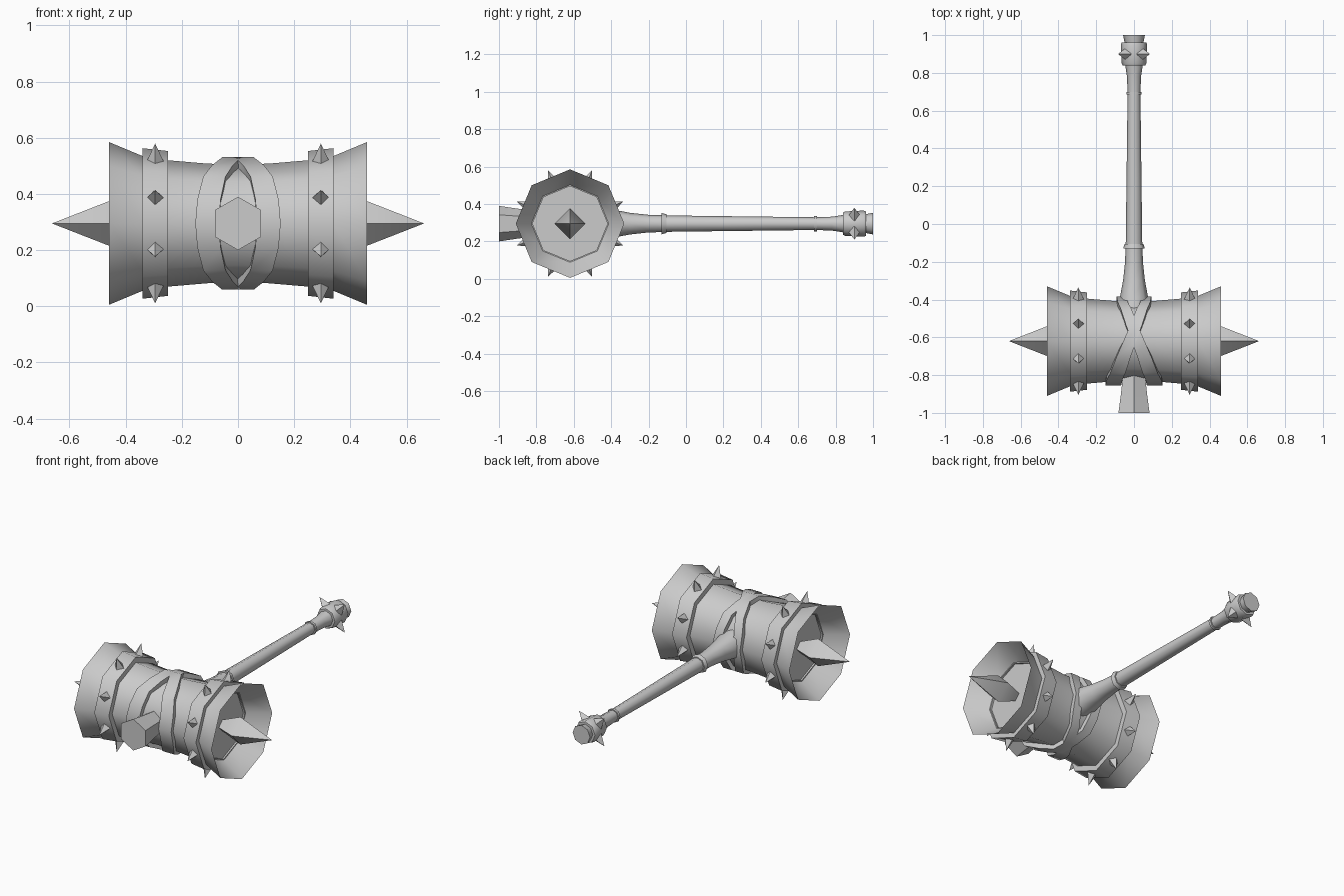
import bpy, bmesh, math
from mathutils import Vector, Matrix

cube = bpy.data.objects.get("Cube")
if cube:
    bpy.data.objects.remove(cube)

HEAD = Vector((0, -0.62, 0.295))
SHAFT = Vector((0, 0, 0.295))
X, Y, Z = Vector((1, 0, 0)), Vector((0, 1, 0)), Vector((0, 0, 1))

metal = bpy.data.materials.new("plain grey")
metal.use_nodes = True
grey = (0.6, 0.6, 0.6, 1)
metal.diffuse_color = grey
metal.node_tree.nodes["Principled BSDF"].inputs["Base Color"].default_value = grey


def finish(name, bm, angle=50):
    bmesh.ops.remove_doubles(bm, verts=bm.verts, dist=0.0001)
    bmesh.ops.recalc_face_normals(bm, faces=bm.faces)
    mesh = bpy.data.meshes.new(name)
    bm.to_mesh(mesh)
    bm.free()
    mesh.materials.append(metal)
    ob = bpy.data.objects.new(name, mesh)
    bpy.context.collection.objects.link(ob)
    bpy.ops.object.select_all(action='DESELECT')
    ob.select_set(True)
    bpy.context.view_layer.objects.active = ob
    bpy.ops.object.shade_smooth_by_angle(angle=math.radians(angle))
    return ob


def lathe(name, origin, axis, profile, sides=8, closed=False):
    """Revolve (distance along axis, radius) points into a faceted solid."""
    bm = bmesh.new()
    side = axis.cross(Z)
    rings = []
    for t, r in profile:
        rings.append([bm.verts.new(origin + axis * t + r * (
            Z * math.cos(k * math.tau / sides) + side * math.sin(k * math.tau / sides)))
            for k in range(sides)])
    pairs = list(zip(rings, rings[1:]))
    if closed:
        pairs.append((rings[-1], rings[0]))
    else:
        bm.faces.new(rings[0])
        bm.faces.new(rings[-1])
    for a, b in pairs:
        for k in range(sides):
            j = (k + 1) % sides
            bm.faces.new((a[k], a[j], b[j], b[k]))
    return finish(name, bm)


def add_spike(bm, base, direction, along, radius, height):
    """Four-sided pyramid standing on base, one corner facing 'along'."""
    rot = Matrix((along, direction.cross(along), direction)).transposed().to_4x4()
    bmesh.ops.create_cone(bm, cap_ends=True, segments=4, radius1=radius, radius2=0,
                          depth=height,
                          matrix=Matrix.Translation(base + direction * height / 2) @ rot)


def radial(axis, degrees):
    a = math.radians(degrees)
    return Z * math.cos(a) + axis.cross(Z) * math.sin(a)


# Head: waisted octagonal drum with a hollow flared cup on each end
half = [(0.33, 0.2), (0.46, 0.29), (0.34, 0.24), (0.25, 0.225), (0.11, 0.213)]
lathe("hammer_head", HEAD, X,
      [(-t, r) for t, r in half] + [(0, 0.21)] + half[::-1])

for sign, label in ((1, "left"), (-1, "right")):
    # Raised band with eight studs
    lathe(label + "_band", HEAD + X * sign * 0.295, X,
          [(-0.045, 0.2), (-0.045, 0.258), (0.045, 0.268), (0.045, 0.2)]
          if sign > 0 else
          [(-0.045, 0.2), (-0.045, 0.268), (0.045, 0.258), (0.045, 0.2)], closed=True)
    bm = bmesh.new()
    for k in range(8):
        d = radial(X, 22.5 + 45 * k)
        add_spike(bm, HEAD + X * sign * 0.295 + d * 0.235, d, X, 0.032, 0.073)
    finish(label + "_studs", bm, 20)
    # Large end spike, its root narrowing into the cup floor
    lathe(label + "_end_spike", HEAD, X * sign,
          [(0.32, 0.03), (0.45, 0.083), (0.66, 0.001)], sides=4)

# Two tilted straps crossing above and below the head
for sign, label in ((1, "first"), (-1, "second")):
    bm = bmesh.new()
    loops = []
    for k in range(16):
        a = k * math.tau / 16
        c = math.cos(a)
        r = 0.236 if k % 2 == 0 else 0.224
        mid = -sign * (0.022 + 0.088 * c)
        wide = 0.034 + 0.008 * c
        loops.append([bm.verts.new(HEAD + Vector((mid + w, -c * q, math.sin(a) * q)))
                      for w, q in ((-wide, r - 0.04), (-wide, r), (wide, r), (wide, r - 0.04))])
    for k in range(16):
        a, b = loops[k], loops[(k + 1) % 16]
        for i in range(4):
            j = (i + 1) % 4
            bm.faces.new((a[i], a[j], b[j], b[i]))
    finish(label + "_strap", bm)

# Handle end showing at the front of the head
lathe("front_boss", SHAFT, Y, [(-1, 0.095), (-0.9, 0.08), (-0.78, 0.065)], sides=6)

# Handle: flared socket, collar, shaft, ring and grip end
lathe("handle_socket", SHAFT, Y,
      [(-0.45, 0.085), (-0.39, 0.075), (-0.3, 0.058), (-0.2, 0.047), (-0.11, 0.045)])
lathe("handle_collar", SHAFT, Y, [(-0.13, 0.057), (-0.105, 0.05)])
lathe("handle_shaft", SHAFT, Y, [(-0.12, 0.044), (0.2, 0.04), (0.69, 0.034)])
lathe("handle_ring", SHAFT, Y, [(0.685, 0.041), (0.7, 0.041)])
lathe("handle_grip_end", SHAFT, Y, [(0.69, 0.034), (0.78, 0.037), (0.85, 0.048)])

# Pommel with four diagonal spikes and a flared tip
lathe("pommel", SHAFT, Y, [(0.84, 0.06), (0.85, 0.065), (0.95, 0.07), (0.962, 0.065)])
lathe("pommel_tip", SHAFT, Y, [(0.95, 0.048), (1, 0.058)])
bm = bmesh.new()
for k in range(4):
    d = radial(Y, 45 + 90 * k)
    add_spike(bm, SHAFT + Y * 0.9 + d * 0.055, d, Y, 0.035, 0.065)
finish("pommel_spikes", bm, 20)
